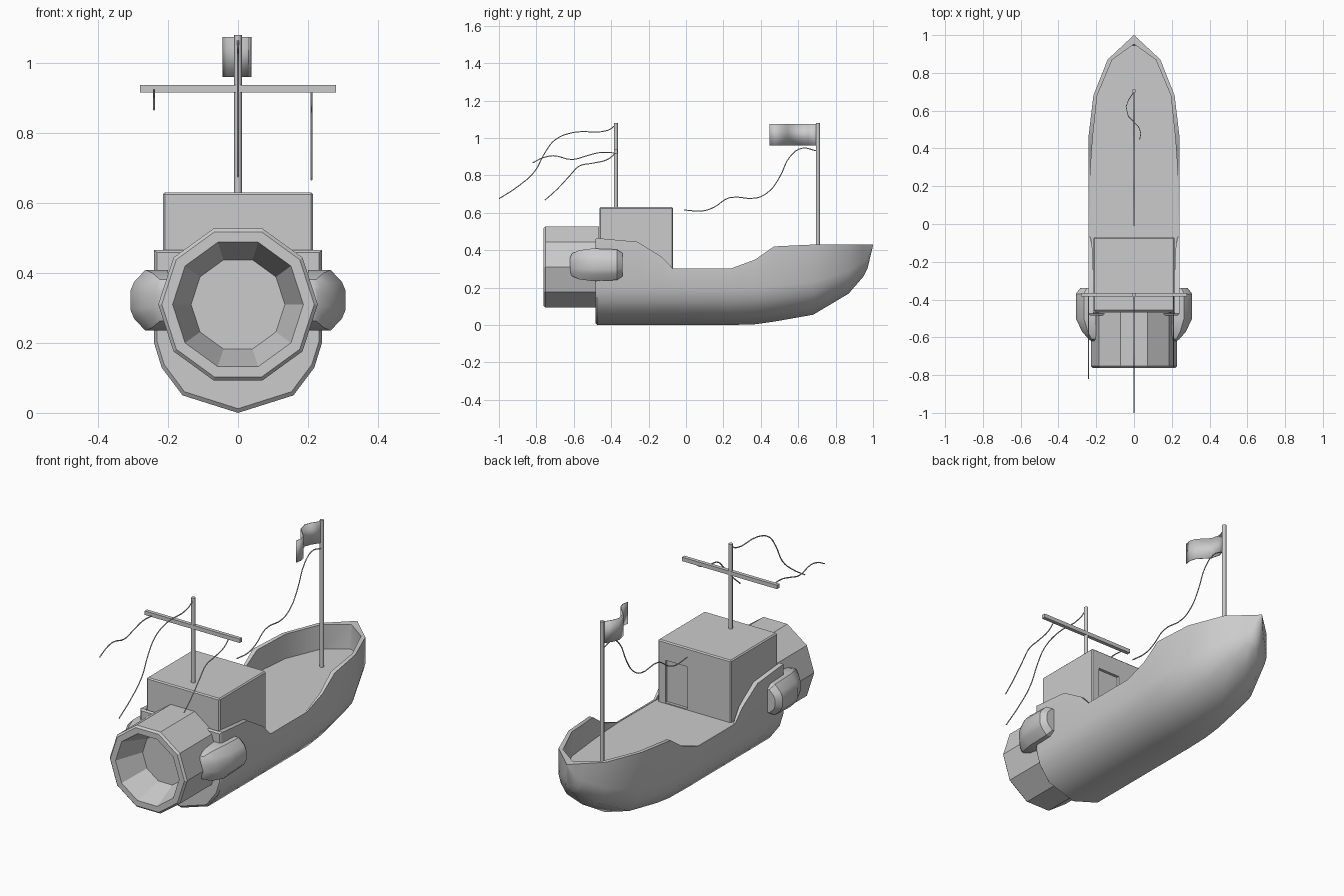
import bpy, bmesh, math
from mathutils import Vector

if "Cube" in bpy.data.objects:
    bpy.data.objects.remove(bpy.data.objects["Cube"])


def finish(name, bm, smooth=None):
    bmesh.ops.remove_doubles(bm, verts=bm.verts, dist=0.0005)
    bmesh.ops.recalc_face_normals(bm, faces=bm.faces)
    me = bpy.data.meshes.new(name)
    bm.to_mesh(me)
    bm.free()
    ob = bpy.data.objects.new(name, me)
    bpy.context.collection.objects.link(ob)
    if smooth:
        bpy.ops.object.select_all(action='DESELECT')
        ob.select_set(True)
        bpy.context.view_layer.objects.active = ob
        bpy.ops.object.shade_smooth_by_angle(angle=math.radians(smooth))
    return ob


def loft(name, rings, smooth=None):
    """Skin closed rings of points and cap both ends."""
    bm = bmesh.new()
    rows = [[bm.verts.new(p) for p in r] for r in rings]
    n = len(rows[0])
    for a, b in zip(rows, rows[1:]):
        for i in range(n):
            j = (i + 1) % n
            bm.faces.new((a[i], a[j], b[j], b[i]))
    bm.faces.new(rows[0])
    bm.faces.new(rows[-1])
    return finish(name, bm, smooth)


def box(name, lo, hi):
    bm = bmesh.new()
    bmesh.ops.create_cube(bm, size=1)
    lo, hi = Vector(lo), Vector(hi)
    for v in bm.verts:
        v.co = Vector([l + (c + 0.5) * (h - l) for l, h, c in zip(lo, hi, v.co)])
    return finish(name, bm)


def bevel(ob, width):
    m = ob.modifiers.new("bevel", 'BEVEL')
    m.width, m.segments = width, 1


def pole(name, y, z0, z1, r=0.011):
    ring = [(r * math.cos(a * math.pi / 4), y + r * math.sin(a * math.pi / 4)) for a in range(8)]
    return loft(name, [[(x, yy, z) for x, yy in ring] for z in (z0, z1)], 50)


def rope(name, x, pts):
    cu = bpy.data.curves.new(name, 'CURVE')
    cu.dimensions = '3D'
    cu.bevel_depth, cu.bevel_resolution, cu.resolution_u = 0.003, 1, 4
    sp = cu.splines.new('BEZIER')
    sp.bezier_points.add(len(pts) - 1)
    for b, (y, z) in zip(sp.bezier_points, pts):
        b.co = (x, y, z)
        b.handle_left_type = b.handle_right_type = 'AUTO'
    bpy.context.collection.objects.link(bpy.data.objects.new(name, cu))


# Hull stations: y, half width, inner half width, keel z, rail z, deck z
stations = [
    (-.485, .232, .212, .012, .458, .458), (-.475, .24, .215, 0, .465, .465),
    (-.46, .24, .215, 0, .463, .30), (-.26, .24, .215, 0, .445, .30),
    (-.13, .24, .22, 0, .365, .30), (-.07, .24, .23, 0, .302, .30),
    (.24, .24, .232, 0, .302, .30), (.37, .24, .225, .004, .35, .30),
    (.47, .24, .217, .018, .42, .30), (.68, .215, .195, .055, .43, .30),
    (.87, .14, .115, .168, .43, .30), (.945, .06, .01, .255, .43, .30),
    (.952, .052, 0, .265, .43, .43), (.97, .033, 0, .30, .43, .43),
    (1.0, .002, 0, .425, .43, .43)]
chines = [(.66, .05), (.91, .13), (1.0, .20)]


def section(y, w, wi, k, s, d):
    scale = (0.43 - k) / 0.43
    half = [(w * f, min(k + c * scale, s)) for f, c in chines]
    half += [(w, s), (wi, s), (wi, d)]
    return [(0, y, k)] + [(x, y, z) for x, z in half] + [(-x, y, z) for x, z in reversed(half)]


loft("hull", [section(*s) for s in stations], 40)

# Cabin with a recessed door facing the bow
cabin = box("cabin", (-.215, -.462, .29), (.215, -.07, .63))
cutter = box("door_cutter", (.04, -.085, .305), (.17, 0, .53))
cutter.hide_render = True
cutter.hide_set(True)
bevel(cabin, .006)
cut = cabin.modifiers.new("door", 'BOOLEAN')
cut.object, cut.operation, cut.solver = cutter, 'DIFFERENCE', 'EXACT'

# Ten-sided stern nozzle with a tapered bowl
profile = [(.228, -.465), (.228, -.752), (.218, -.762), (.187, -.762), (.134, -.61)]
loft("stern_nozzle", [[(r * math.cos(i * math.pi / 5), y, .31 + r * math.sin(i * math.pi / 5))
                       for i in range(10)] for r, y in profile])

# Side pods: y, outer x, half height
pod_rings = [(-.34, .285, .062), (-.37, .308, .082), (-.50, .308, .087), (-.57, .275, .078),
             (-.61, .24, .06), (-.62, .225, .04)]
rings = []
for y, xo, h in pod_rings:
    rx = xo - .2
    rings.append([(.2 + rx * a, y, .322 + h * b) for a, b in
                  ((0, -1), (.6, -1), (.9, -.6), (1, -.3), (1, .3), (.9, .6), (.6, 1), (0, 1))])
pods = loft("side_pods", rings, 30)
pods.modifiers.new("mirror", 'MIRROR')

# Masts and yardarm
pole("bow_mast", .705, .295, 1.08)
pole("cabin_mast", -.375, .62, 1.08)
box("yardarm", (-.28, -.385, .916), (.28, -.365, .937))

# Wavy flag
wave = [(0, .70), (-.03, .655), (-.042, .62), (-.03, .57), (0, .54), (.027, .51), (.036, .48), (.03, .446)]
bm = bmesh.new()
cols = [[bm.verts.new((x, y, z)) for z in (.96, 1.075)] for x, y in wave]
for a, b in zip(cols, cols[1:]):
    bm.faces.new((a[0], b[0], b[1], a[1]))
flag = finish("flag", bm, 50)
thick = flag.modifiers.new("thickness", 'SOLIDIFY')
thick.thickness, thick.offset = .004, 0

# Trailing ropes
rope("mast_top_rope", 0, [(-.375, 1.07), (-.42, 1.04), (-.60, 1.03), (-.70, .99), (-.755, .92),
                          (-.81, .82), (-.90, .74), (-1.0, .675)])
rope("left_rope", -.24, [(-.375, .92), (-.46, .922), (-.53, .905), (-.61, .885), (-.71, .905),
                         (-.77, .892), (-.82, .867)])
rope("right_rope", .21, [(-.375, .92), (-.42, .885), (-.50, .865), (-.57, .85), (-.62, .80),
                         (-.69, .725), (-.755, .667)])
rope("bow_rope", 0, [(.70, .93), (.62, .945), (.56, .905), (.50, .79), (.45, .72), (.38, .68),
                     (.23, .68), (.15, .63), (.09, .61), (-.01, .615)])
